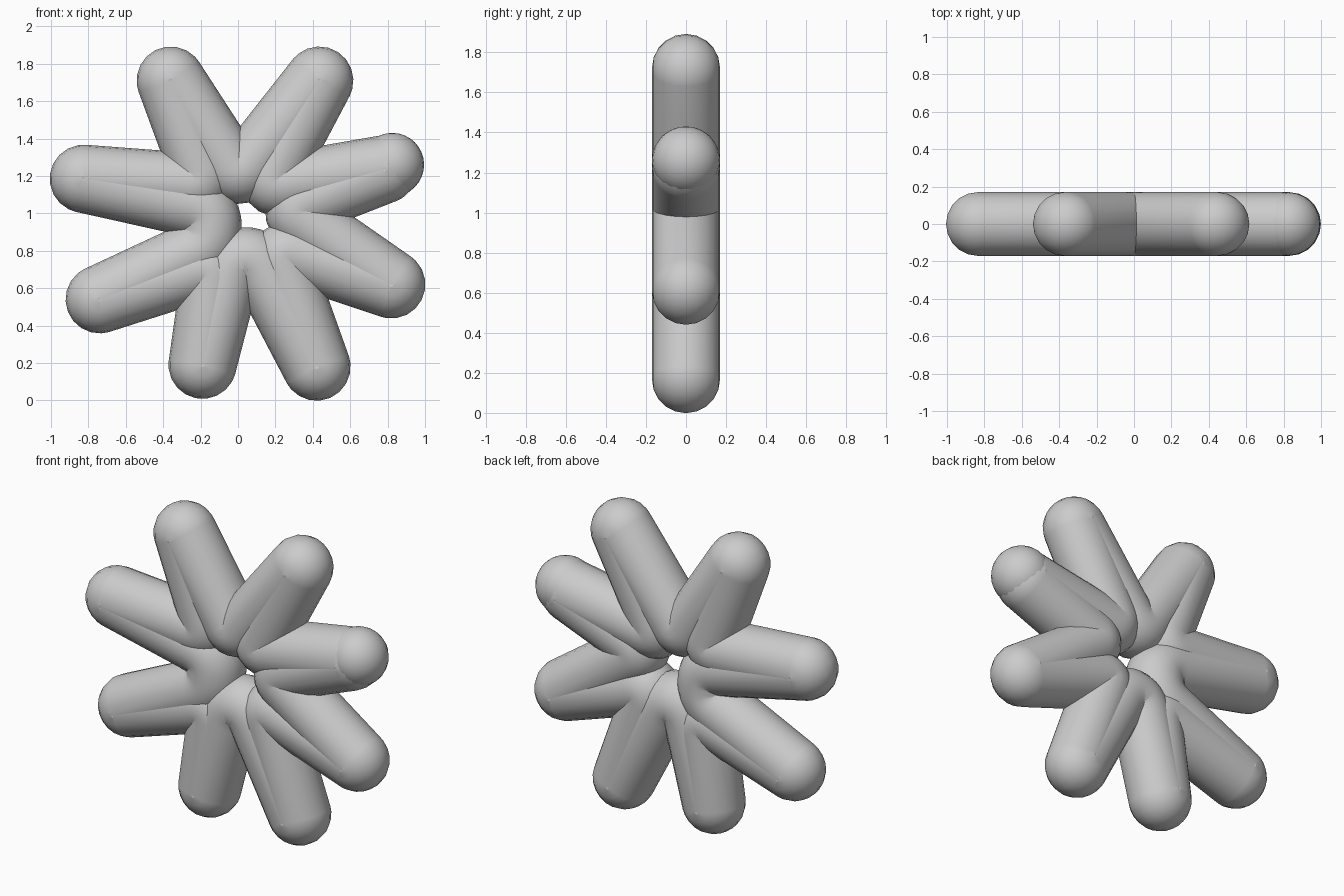
import bpy, math
from mathutils import Vector

if "Cube" in bpy.data.objects:
    bpy.data.objects.remove(bpy.data.objects["Cube"])

R = 0.17  # tube radius

# Petal tips and inner turns (x, z), going clockwise from the top left petal
tips = [(-0.36, 1.71), (0.435, 1.71), (0.78, 1.235), (0.82, 0.62),
        (0.42, 0.18), (-0.19, 0.19), (-0.74, 0.54), (-0.825, 1.185)]
# inner turn following each petal
inner = [[(0.0, 1.18)], [(0.15, 1.14)], [(0.27, 1.02)], [(0.21, 0.81)],
         [(0.10, 0.76), (-0.03, 0.75)], [(-0.13, 0.72)],
         [(-0.15, 0.83), (-0.15, 1.02)], [(-0.17, 1.15)]]


def fillet(a, b, c, d):
    """Rounded corner at b."""
    p = b + (a - b).normalized() * min(d, (a - b).length * 0.45)
    q = b + (c - b).normalized() * min(d, (c - b).length * 0.45)
    return [p * (1 - t) ** 2 + b * 2 * t * (1 - t) + q * t * t
            for t in (i / 8 for i in range(9))]


def tip_arc(prev, tip, nxt, r=0.012):
    """Tight half-turn at the end of a petal."""
    mid = (prev + nxt) / 2
    out = (tip - mid).normalized()
    side = Vector((-out.y, out.x))
    if (prev - mid).dot(side) < 0:
        side = -side
    return [tip + r * (side * math.cos(k * math.pi / 10) + out * math.sin(k * math.pi / 10))
            for k in range(11)]


# Closed centre line
path = []
V = [Vector(t) for t in tips]
W = [[Vector(p) for p in g] for g in inner]
for i in range(8):
    nxt = V[(i + 1) % 8]
    path += tip_arc(W[i - 1][-1], V[i], W[i][0])
    chain = [V[i]] + W[i] + [nxt]
    for j in range(1, len(chain) - 1):
        path += fillet(chain[j - 1], chain[j], chain[j + 1], 0.10)

# Round tube along the centre line
curve = bpy.data.curves.new("petal_tube", 'CURVE')
curve.dimensions = '3D'
curve.twist_mode = 'Z_UP'
curve.bevel_depth = R
curve.bevel_resolution = 8
spline = curve.splines.new('POLY')
spline.points.add(len(path) - 1)
for pt, p in zip(spline.points, path):
    pt.co = (p.x, p.y, 0, 1)
spline.use_cyclic_u = True
spline.use_smooth = True
tube = bpy.data.objects.new("petal_tube", curve)
bpy.context.collection.objects.link(tube)
tube.rotation_euler.x = math.pi / 2
bpy.context.view_layer.objects.active = tube
tube.select_set(True)
bpy.ops.object.convert(target='MESH')
bpy.ops.object.shade_smooth_by_angle(angle=math.radians(50))

# Ball on the end of the upper right petal
bpy.ops.mesh.primitive_uv_sphere_add(segments=24, ring_count=16, radius=R,
                                     location=(0.825, 0, 1.26))
bpy.context.object.name = "end_ball"
bpy.ops.object.shade_smooth()
